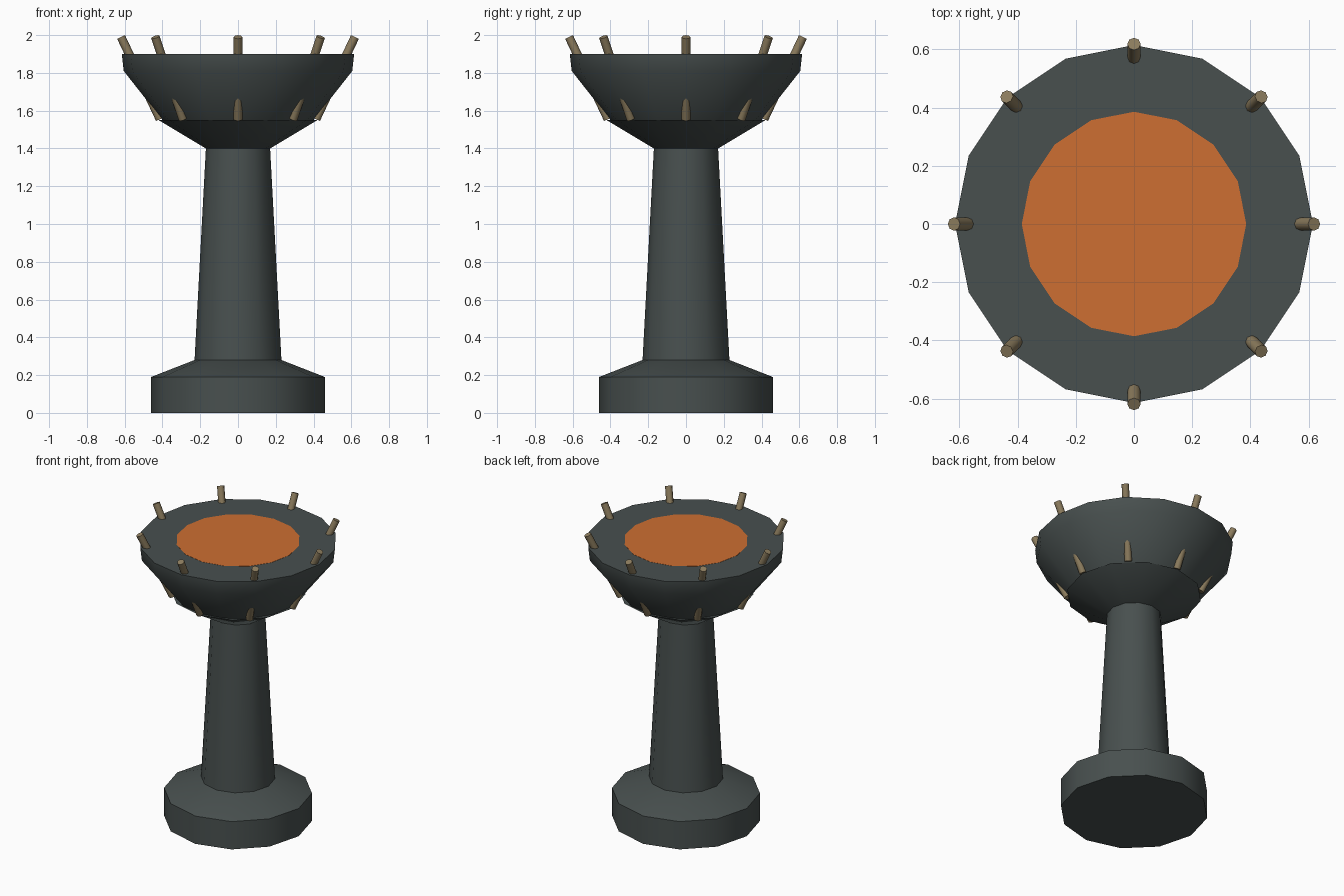
import bpy, bmesh
from math import cos, sin, pi, radians
from mathutils import Vector

if "Cube" in bpy.data.objects:
    bpy.data.objects.remove(bpy.data.objects["Cube"])


def material(name, rgb):
    m = bpy.data.materials.new(name)
    m.diffuse_color = (*rgb, 1)
    m.use_nodes = True
    m.node_tree.nodes["Principled BSDF"].inputs["Base Color"].default_value = m.diffuse_color
    return m


IRON = material("dark_iron", (0.065, 0.08, 0.078))
BRASS = material("aged_brass", (0.26, 0.20, 0.11))
EMBER = material("ember_orange", (0.61, 0.156, 0.032))


def finish(name, bm, mat, angle=35):
    bmesh.ops.recalc_face_normals(bm, faces=bm.faces)
    mesh = bpy.data.meshes.new(name)
    bm.to_mesh(mesh)
    bm.free()
    mesh.materials.append(mat)
    obj = bpy.data.objects.new(name, mesh)
    bpy.context.collection.objects.link(obj)
    bpy.ops.object.select_all(action='DESELECT')
    obj.select_set(True)
    bpy.context.view_layer.objects.active = obj
    bpy.ops.object.shade_smooth_by_angle(angle=radians(angle))
    return obj


def lathe(name, profile, sides, mat, angle=35):
    """Closed solid of revolution from (radius, z) pairs, capped at both ends."""
    bm = bmesh.new()
    rings = [[bm.verts.new((r * cos(2 * pi * i / sides), r * sin(2 * pi * i / sides), z))
              for i in range(sides)] for r, z in profile]
    for a, b in zip(rings, rings[1:]):
        for i in range(sides):
            j = (i + 1) % sides
            bm.faces.new((a[i], a[j], b[j], b[i]))
    bm.faces.new(rings[0][::-1])
    bm.faces.new(rings[-1])
    return finish(name, bm, mat, angle)


# Pedestal: foot, tapered column and flared collar
lathe("base", [(0.46, 0), (0.46, 0.19), (0.23, 0.28)], 12, IRON)
lathe("column", [(0.23, 0.28), (0.17, 1.40)], 12, IRON)
lathe("collar", [(0.17, 1.40), (0.42, 1.55)], 12, IRON)

# Fire bowl and ember bed flush with its top
lathe("bowl", [(0.40, 1.55), (0.605, 1.81), (0.615, 1.90)], 16, IRON)
lathe("embers", [(0.386, 1.86), (0.386, 1.901)], 16, EMBER)

# Eight leaning rods piercing the bowl
for k in range(8):
    a = k * pi / 4
    out = Vector((cos(a), sin(a), 0))
    low = out * 0.413 + Vector((0, 0, 1.555))
    high = out * 0.619 + Vector((0, 0, 1.99))
    axis = high - low
    bm = bmesh.new()
    bmesh.ops.create_cone(bm, cap_ends=True, segments=8, radius1=0.023,
                          radius2=0.023, depth=axis.length)
    rot = axis.to_track_quat('Z', 'Y').to_matrix().to_4x4()
    bmesh.ops.transform(bm, matrix=rot, verts=bm.verts)
    bmesh.ops.translate(bm, vec=(low + high) / 2, verts=bm.verts)
    finish(f"rod_{k + 1}", bm, BRASS, 50)
